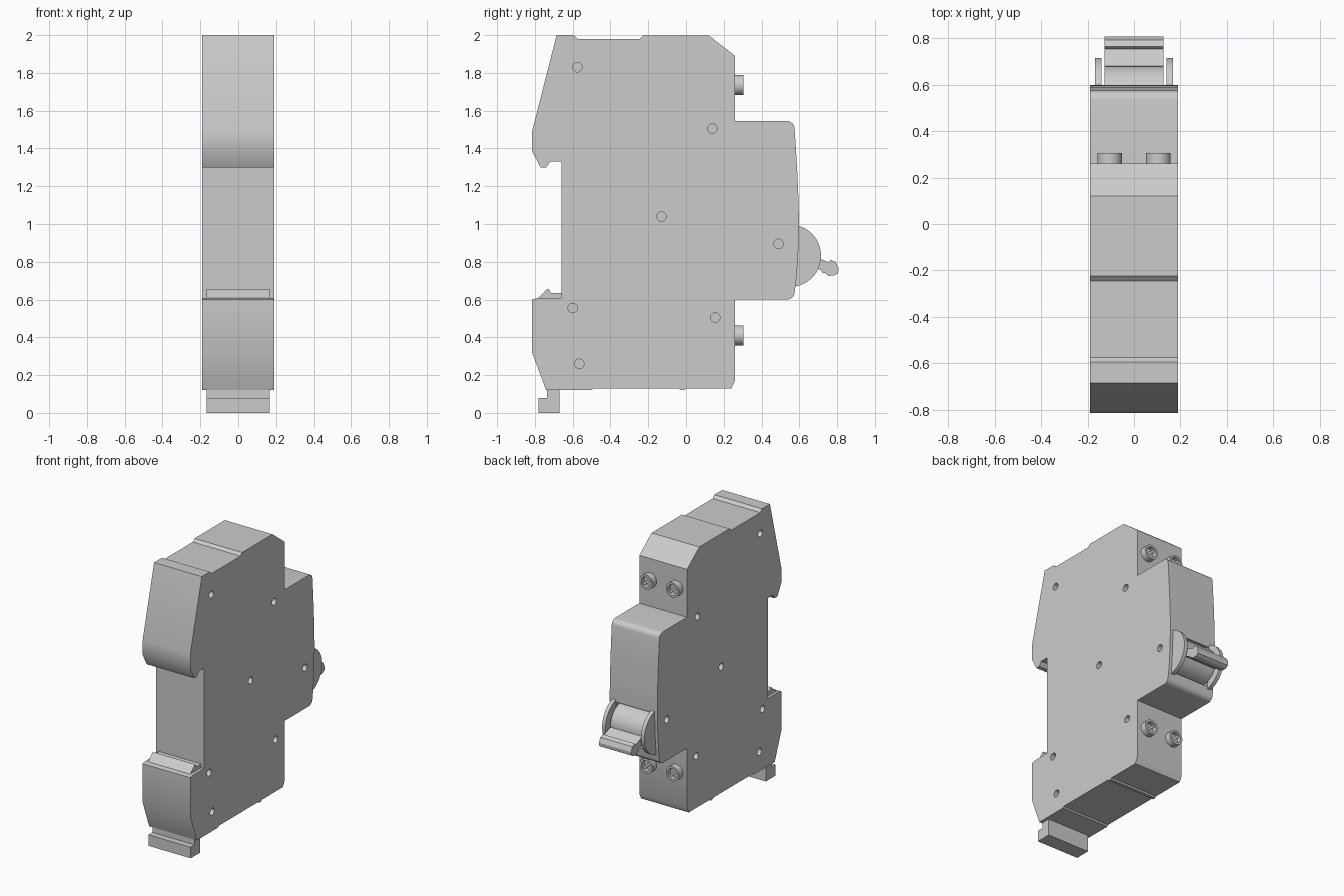
import bpy, bmesh, math
from mathutils import Matrix

if "Cube" in bpy.data.objects:
    bpy.data.objects.remove(bpy.data.objects["Cube"])


def finish(bm, name, angle=30):
    bmesh.ops.recalc_face_normals(bm, faces=bm.faces[:])
    me = bpy.data.meshes.new(name)
    bm.to_mesh(me)
    bm.free()
    ob = bpy.data.objects.new(name, me)
    bpy.context.collection.objects.link(ob)
    smooth(ob, angle)
    return ob


def smooth(ob, angle=30):
    bpy.ops.object.select_all(action='DESELECT')
    ob.select_set(True)
    bpy.context.view_layer.objects.active = ob
    bpy.ops.object.shade_smooth_by_angle(angle=math.radians(angle))


def extrude_x(name, profile, x0, x1, angle=30):
    """Extrude a (y, z) outline from x0 to x1."""
    bm = bmesh.new()
    face = bm.faces.new([bm.verts.new((x0, y, z)) for y, z in profile])
    geo = bmesh.ops.extrude_face_region(bm, geom=[face])['geom']
    bmesh.ops.translate(bm, vec=(x1 - x0, 0, 0),
                        verts=[v for v in geo if isinstance(v, bmesh.types.BMVert)])
    return finish(bm, name, angle)


def arc(cy, cz, r, a0, a1, n):
    return [(cy + r * math.cos(math.radians(a0 + (a1 - a0) * i / n)),
             cz + r * math.sin(math.radians(a0 + (a1 - a0) * i / n))) for i in range(n + 1)]


def x_cylinder(bm, y, z, r, x0, x1, n):
    m = Matrix.Translation(((x0 + x1) / 2, y, z)) @ Matrix.Rotation(math.pi / 2, 4, 'Y')
    bmesh.ops.create_cone(bm, cap_ends=True, segments=n, radius1=r, radius2=r,
                          depth=x1 - x0, matrix=m)


W = 0.19
HUB = (0.55, 0.832)

# Housing outline: top, stepped nose, bottom, then the rail notch
outline = [(-0.685, 2.0), (-0.595, 2.0), (-0.575, 1.98), (-0.245, 1.98), (-0.225, 1.998),
           (0.12, 1.998), (0.26, 1.89), (0.26, 1.545)]
outline += arc(0.535, 1.505, 0.04, 90, 4, 6)
outline += [(0.588, 1.3), (0.596, 1.12), (0.598, 1.0), (0.594, 0.85), (0.585, 0.72)]
outline += arc(0.535, 0.64, 0.04, -8, -90, 6)
outline += [(0.26, 0.6), (0.26, 0.17), (0.24, 0.13), (0.0, 0.13), (-0.01, 0.12), (-0.03, 0.12),
            (-0.04, 0.13), (-0.49, 0.13), (-0.5, 0.12), (-0.74, 0.12), (-0.815, 0.32),
            (-0.815, 0.6), (-0.79, 0.607), (-0.66, 0.607), (-0.66, 1.33), (-0.72, 1.33),
            (-0.74, 1.3), (-0.77, 1.3), (-0.815, 1.385), (-0.815, 1.49)]
housing = extrude_x("housing", outline, -W, W)

# Blind rivet holes on both sides and the pocket for the switch drum
bm = bmesh.new()
for y, z in [(-0.575, 1.83), (0.14, 1.505), (-0.13, 1.04), (0.49, 0.895),
             (-0.6, 0.555), (0.155, 0.505), (-0.565, 0.26)]:
    for s in (-1, 1):
        x_cylinder(bm, y, z, 0.025, s * W - 0.05, s * W + 0.05, 24)
x_cylinder(bm, *HUB, 0.15, -0.137, 0.137, 48)
cutter = finish(bm, "hole_cutter")
cutter.hide_render = True
mod = housing.modifiers.new("holes", 'BOOLEAN')
mod.operation = 'DIFFERENCE'
mod.solver = 'EXACT'
mod.object = cutter
bpy.context.view_layer.objects.active = housing
# cut before any other modifier, then drop the helper
while housing.modifiers[0] != mod:
    bpy.ops.object.modifier_move_up(modifier=mod.name)
bpy.ops.object.modifier_apply(modifier=mod.name)
bpy.data.objects.remove(cutter)
smooth(housing)

# Half-disc guards either side of the switch
for side, x0, x1 in (("left", -0.168, -0.141), ("right", 0.141, 0.168)):
    extrude_x(side + "_switch_guard", arc(*HUB, 0.165, -80, 80, 32), x0, x1)

# Switch drum and lever
bm = bmesh.new()
x_cylinder(bm, *HUB, 0.13, -0.128, 0.128, 48)
finish(bm, "switch_drum")
extrude_x("switch_lever",
          [(0.65, 0.84), (0.72, 0.812), (0.755, 0.798), (0.765, 0.81), (0.793, 0.798),
           (0.808, 0.765), (0.805, 0.74), (0.785, 0.728), (0.752, 0.725), (0.735, 0.742),
           (0.725, 0.738), (0.715, 0.755), (0.64, 0.79)], -0.128, 0.128, 20)

# Terminal screws: raised rim, recessed floor and a diagonal bar
for level, z in (("upper", 1.735), ("lower", 0.41)):
    for side, x in (("left", -0.105), ("right", 0.105)):
        bm = bmesh.new()
        rings = []
        for r, y in ((0.053, 0.25), (0.053, 0.305), (0.038, 0.305), (0.038, 0.272)):
            rings.append([bm.verts.new((x + r * math.cos(i * math.pi / 16), y,
                                        z + r * math.sin(i * math.pi / 16))) for i in range(32)])
        for a, b in zip(rings, rings[1:]):
            for i in range(32):
                j = (i + 1) % 32
                bm.faces.new((a[i], a[j], b[j], b[i]))
        bm.faces.new(rings[0])
        bm.faces.new(rings[-1])
        m = (Matrix.Translation((x, 0.28, z)) @ Matrix.Rotation(math.radians(40), 4, 'Y')
             @ Matrix.Diagonal((0.074, 0.03, 0.02, 1)))
        bmesh.ops.create_cube(bm, size=1, matrix=m)
        finish(bm, f"{level}_{side}_screw")

# Rail latch: foot below the housing and tooth in the notch
extrude_x("latch_foot", [(-0.78, 0.0), (-0.67, 0.0), (-0.67, 0.14), (-0.735, 0.14),
                         (-0.735, 0.08), (-0.78, 0.08)], -0.168, 0.168)
extrude_x("latch_tooth", [(-0.79, 0.6), (-0.655, 0.6), (-0.655, 0.635), (-0.715, 0.635),
                          (-0.728, 0.657), (-0.738, 0.652)], -0.168, 0.168)
